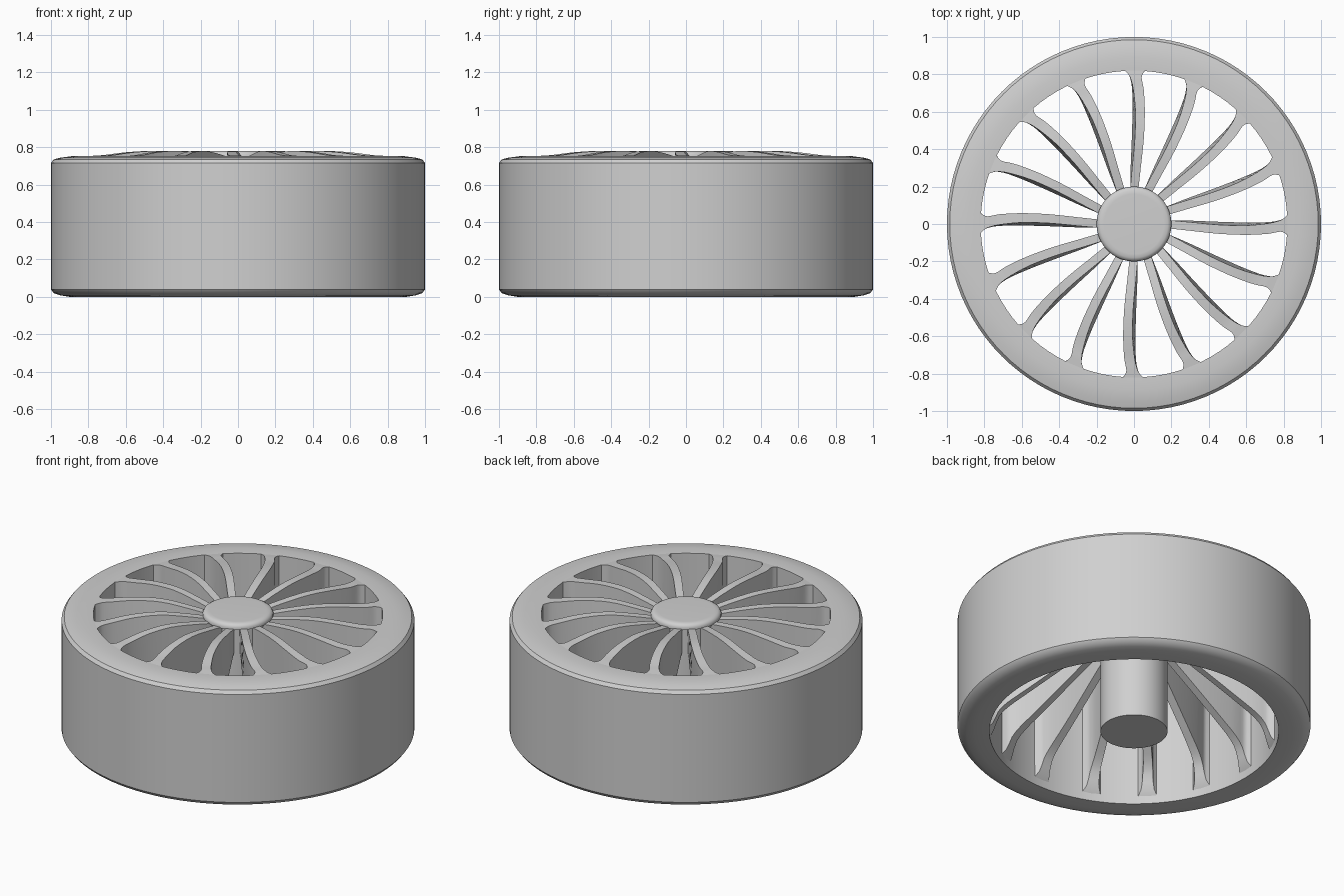
import bpy, bmesh, math

if "Cube" in bpy.data.objects:
    bpy.data.objects.remove(bpy.data.objects["Cube"])

SPOKES = 16
SEGMENTS = 96

grey = bpy.data.materials.new("light grey")
grey.diffuse_color = (0.63, 0.63, 0.63, 1)
grey.use_nodes = True
grey.node_tree.nodes["Principled BSDF"].inputs["Base Color"].default_value = grey.diffuse_color


def finish(bm, name, angle=35):
    bmesh.ops.recalc_face_normals(bm, faces=bm.faces)
    mesh = bpy.data.meshes.new(name)
    bm.to_mesh(mesh)
    bm.free()
    mesh.materials.append(grey)
    ob = bpy.data.objects.new(name, mesh)
    bpy.context.collection.objects.link(ob)
    bpy.ops.object.select_all(action='DESELECT')
    ob.select_set(True)
    bpy.context.view_layer.objects.active = ob
    bpy.ops.object.shade_smooth_by_angle(angle=math.radians(angle))
    return ob


def lathe(name, profile, closed):
    """Turn a (radius, height) profile around the z axis."""
    bm = bmesh.new()
    verts = [bm.verts.new((r, 0, z)) for r, z in profile]
    count = len(verts) if closed else len(verts) - 1
    edges = [bm.edges.new((verts[i], verts[(i + 1) % len(verts)]))
             for i in range(count)]
    bmesh.ops.spin(bm, geom=verts + edges, cent=(0, 0, 0), axis=(0, 0, 1),
                   angle=math.tau, steps=SEGMENTS)
    bmesh.ops.remove_doubles(bm, verts=bm.verts, dist=1e-4)
    return finish(bm, name)


# Rim: deep barrel with rounded outer edges
lathe("rim", [(0.82, 0.0), (0.90, 0.0), (0.95, 0.008), (0.985, 0.02),
              (1.0, 0.04), (1.0, 0.715), (0.985, 0.735), (0.95, 0.744),
              (0.89, 0.752), (0.82, 0.75)], True)

# Hub: full-depth column with a softened cap
lathe("hub", [(0, 0), (0.19, 0), (0.19, 0.74), (0.2, 0.745), (0.2, 0.76),
              (0.193, 0.772), (0.18, 0.779), (0.16, 0.78), (0, 0.78)], False)

# Spoke stations: radius, top z, bottom z, top edge offsets, bottom edge offsets
STATIONS = [
    (0.17, 0.745, 0.62, -0.022, 0.022, -0.020, 0.020),
    (0.30, 0.765, 0.53, -0.010, 0.036, -0.018, 0.030),
    (0.45, 0.780, 0.42, 0.004, 0.052, -0.012, 0.036),
    (0.60, 0.773, 0.31, 0.008, 0.058, -0.008, 0.040),
    (0.72, 0.758, 0.22, -0.004, 0.052, -0.010, 0.042),
    (0.77, 0.755, 0.16, -0.016, 0.042, -0.018, 0.040),
    (0.80, 0.752, 0.08, -0.030, 0.045, -0.030, 0.045),
    (0.84, 0.748, 0.02, -0.070, 0.075, -0.070, 0.075),
]


def smooth_station(i, t):
    """Catmull-Rom blend between station i and i + 1."""
    n = len(STATIONS)
    a, b, c, d = (STATIONS[min(max(k, 0), n - 1)] for k in range(i - 1, i + 3))
    return [0.5 * (2 * q + (s - p) * t + (2 * p - 5 * q + 4 * s - u) * t * t
                   + (3 * q - p - 3 * s + u) * t ** 3)
            for p, q, s, u in zip(a, b, c, d)]


path = []
for i in range(len(STATIONS) - 1):
    steps = 3 if i < 4 else 2
    path += [smooth_station(i, k / steps) for k in range(steps)]
path.append(STATIONS[-1])


# Spokes: curved blades that deepen towards the rim
for n in range(SPOKES):
    ang = math.tau * n / SPOKES
    ca, sa = math.cos(ang), math.sin(ang)
    bm = bmesh.new()
    rings = []
    for r, top, low, t0, t1, b0, b1 in path:
        corners = [(t0, top), (t1, top), (b1, low), (b0, low)]
        rings.append([bm.verts.new((r * ca + o * sa, r * sa - o * ca, z))
                      for o, z in corners])
    for a, b in zip(rings, rings[1:]):
        for k in range(4):
            m = (k + 1) % 4
            bm.faces.new((a[k], a[m], b[m], b[k]))
    bm.faces.new(rings[0])
    bm.faces.new(rings[-1])
    finish(bm, f"spoke_{n + 1}")
